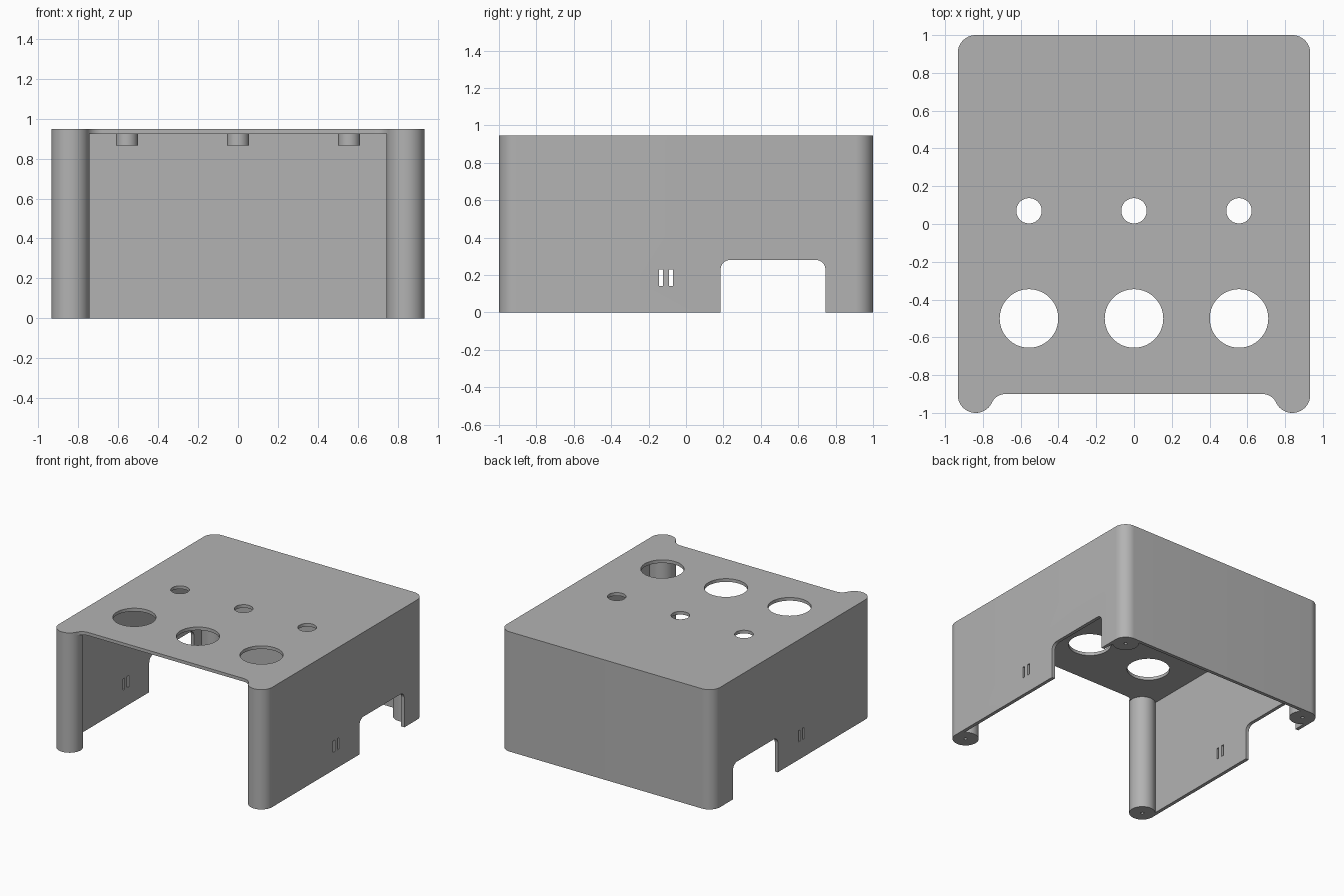
import bpy
import bmesh
from math import acos, cos, sin, radians, degrees
from mathutils import Matrix, Vector

if "Cube" in bpy.data.objects:
    bpy.data.objects.remove(bpy.data.objects["Cube"])

HALF_X, R = 0.933, 0.095           # half width, post and corner radius
CX, CY = HALF_X - R, 1 - R         # post centre
WALL, TOP, UNDER = 0.027, 0.947, 0.922
COLUMNS = (-0.556, 0, 0.556)

grey = bpy.data.materials.new("plain grey")
grey.use_nodes = True
grey.diffuse_color = (0.45, 0.45, 0.45, 1)
grey.node_tree.nodes["Principled BSDF"].inputs["Base Color"].default_value = grey.diffuse_color


def arc(cx, cy, r, a0, a1):
    n = max(4, int(abs(a1 - a0) / 6))
    angles = [radians(a0 + (a1 - a0) * i / n) for i in range(n + 1)]
    return [(cx + r * cos(a), cy + r * sin(a)) for a in angles]


def mirrored(half):
    return half + [(-x, y) for x, y in reversed(half)]


def prism(name, profile, low, high, matrix=Matrix()):
    """Extrude a closed profile from low to high along local z."""
    bm = bmesh.new()
    face = bm.faces.new([bm.verts.new((x, y, low)) for x, y in profile])
    out = bmesh.ops.extrude_face_region(bm, geom=[face])
    verts = [v for v in out["geom"] if isinstance(v, bmesh.types.BMVert)]
    bmesh.ops.translate(bm, verts=verts, vec=Vector((0, 0, high - low)))
    bmesh.ops.transform(bm, matrix=matrix, verts=bm.verts)
    bmesh.ops.recalc_face_normals(bm, faces=bm.faces)
    mesh = bpy.data.meshes.new(name)
    bm.to_mesh(mesh)
    bm.free()
    mesh.materials.append(grey)
    obj = bpy.data.objects.new(name, mesh)
    bpy.context.collection.objects.link(obj)
    return obj


def cylinder(name, x, y, r, low, high):
    return prism(name, arc(x, y, r, 0, 360)[:-1], low, high)


def activate(obj):
    bpy.ops.object.select_all(action="DESELECT")
    obj.select_set(True)
    bpy.context.view_layer.objects.active = obj


def cut(obj, cutters):
    activate(obj)
    for cutter in cutters:
        cutter.hide_render = True
        mod = obj.modifiers.new("cut", "BOOLEAN")
        mod.operation, mod.solver, mod.object = "DIFFERENCE", "EXACT", cutter
        bpy.ops.object.modifier_apply(modifier=mod.name)
        bpy.data.objects.remove(cutter)


# Side and back walls joined to the four corner posts
meet = degrees(acos((R - WALL) / R))
walls = prism("walls_and_posts", mirrored(
    [(0, 1)]
    + arc(CX, CY, R, 90, 0)
    + arc(CX, -CY, R, 0, meet - 360)
    + arc(CX, CY, R, -meet, meet - 270)
    + [(0, 1 - WALL)]), 0, UNDER)

# Cable notch and vent slots through both sides, screw holes in the posts
sideways = Matrix(((0, 0, 1, 0), (1, 0, 0, 0), (0, 1, 0, 0), (0, 0, 0, 1)))
notch = ([(0.185, -0.1)] + arc(0.235, 0.23, 0.05, 180, 90)
         + arc(0.695, 0.23, 0.05, 90, 0) + [(0.745, -0.1)])
cutters = [prism("notch_cutter", notch, -1.2, 1.2, sideways)]
for y in (-0.144, -0.09):
    slot = [(y, 0.14), (y + 0.02, 0.14), (y + 0.02, 0.23), (y, 0.23)]
    cutters.append(prism("slot_cutter", slot, -1.2, 1.2, sideways))
for sx in (-1, 1):
    for sy in (-1, 1):
        cutters.append(cylinder("screw_cutter", sx * CX, sy * CY, 0.012, -0.1, 0.15))
cut(walls, cutters)

# Top plate with filleted front lobes
EDGE, FILLET = -0.9, 0.08
fy = EDGE - FILLET
fx = CX - ((R + FILLET) ** 2 - (fy + CY) ** 2) ** 0.5
touch = degrees(acos((CX - fx) / (R + FILLET)))
lean = touch if fy < -CY else -touch
plate = prism("top_plate", mirrored(
    [(0.1, 1)]
    + arc(CX, CY, R, 90, 0)
    + arc(CX, -CY, R, 0, lean - 180)
    + arc(fx, fy, FILLET, lean, 90)), UNDER, TOP)

# Round openings: large in front, small behind
cut(plate, [cylinder("hole_cutter", x, y, r, 0.8, 1.1)
            for x in COLUMNS for y, r in ((-0.5, 0.155), (0.07, 0.067))])

# Short bosses under the top plate
bosses = [cylinder("boss", x, 0.4, 0.055, 0.866, UNDER) for x in COLUMNS]

for obj in [walls, plate] + bosses:
    activate(obj)
    bpy.ops.object.shade_smooth_by_angle(angle=radians(30))
